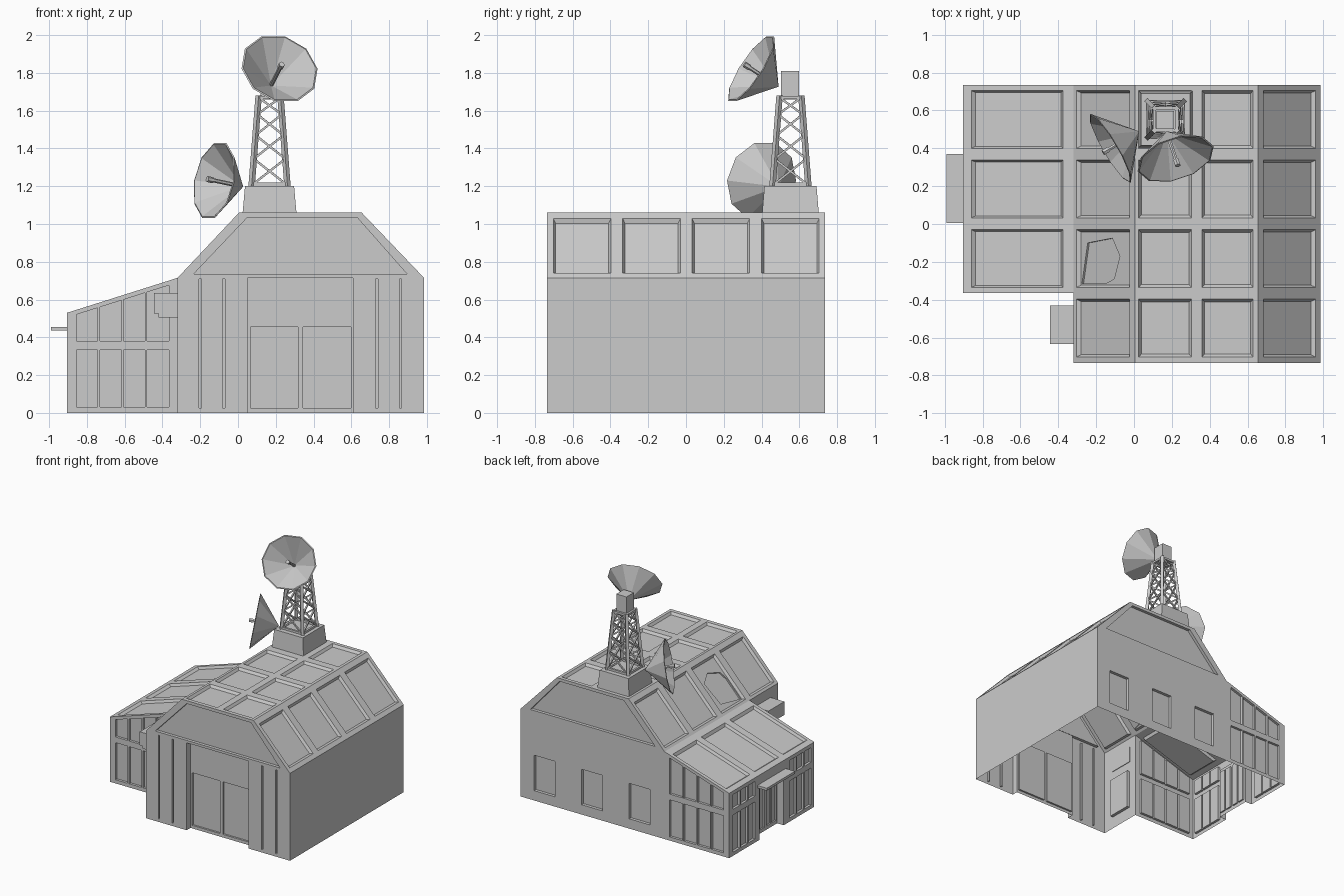
import bpy, bmesh, math
from mathutils import Vector as V

if "Cube" in bpy.data.objects:
    bpy.data.objects.remove(bpy.data.objects["Cube"])


def make(name, bm):
    bmesh.ops.recalc_face_normals(bm, faces=bm.faces)
    me = bpy.data.meshes.new(name)
    bm.to_mesh(me)
    bm.free()
    ob = bpy.data.objects.new(name, me)
    bpy.context.collection.objects.link(ob)
    return ob


def loft(bm, rings):
    """Closed solid through a list of equal-length rings."""
    vs = [[bm.verts.new(p) for p in r] for r in rings]
    for a, b in zip(vs, vs[1:]):
        for i in range(len(a)):
            j = (i + 1) % len(a)
            bm.faces.new((a[i], a[j], b[j], b[i]))
    bm.faces.new(vs[0][::-1])
    bm.faces.new(vs[-1])


def rect(cx, cy, hx, hy, z):
    return [V((cx + sx * hx, cy + sy * hy, z)) for sx, sy in ((-1, -1), (1, -1), (1, 1), (-1, 1))]


def box(bm, x0, x1, y0, y1, z0, z1):
    loft(bm, [rect((x0 + x1) / 2, (y0 + y1) / 2, (x1 - x0) / 2, (y1 - y0) / 2, z) for z in (z0, z1)])


def strut(bm, a, b, r, n=4):
    a, b = V(a), V(b)
    q = (b - a).to_track_quat('Z', 'Y')
    ring = [q @ V((r * math.cos(t), r * math.sin(t), 0))
            for t in (2 * math.pi * (i + .5) / n for i in range(n))]
    loft(bm, [[a + p for p in ring], [b + p for p in ring]])


def boolean(ob, other, op):
    other.hide_render = True
    m = ob.modifiers.new(op, 'BOOLEAN')
    m.operation, m.object, m.solver = op, other, 'EXACT'
    ev = ob.evaluated_get(bpy.context.evaluated_depsgraph_get())
    me = bpy.data.meshes.new_from_object(ev)
    ob.modifiers.clear()
    ob.data = me
    bpy.data.objects.remove(other)


def recess(bm, pts, depth=.02, taper=0):
    """Cutter sinking a polygon into the wall or roof it lies on."""
    pts = [V(p) for p in pts]
    c = sum(pts, V()) / len(pts)
    n = (pts[1] - pts[0]).cross(pts[2] - pts[1]).normalized()
    if n.dot(c - V((.2, .1, .3))) < 0:
        n = -n
    inner = [p + (c - p).normalized() * taper - n * depth for p in pts]
    loft(bm, [[p + n * .01 for p in pts], pts, inner])


def quad_y(y, x0, x1, z0, z1, z2=None):
    return [(x0, y, z0), (x1, y, z0), (x1, y, z1 if z2 is None else z2), (x0, y, z1)]


def quad_x(x, y0, y1, z0, z1):
    return [(x, y0, z0), (x, y1, z0), (x, y1, z1), (x, y0, z1)]


def prism(name, prof, y0, y1):
    bm = bmesh.new()
    loft(bm, [[V((x, y, z)) for x, z in prof] for y in (y0, y1)])
    return make(name, bm)


# Building shell: barn plus lean-to
building = prism("building_shell", [(-.32, 0), (.985, 0), (.985, .715), (.655, 1.06),
                                    (.005, 1.06), (-.32, .715)], -.735, .735)
lean = prism("lean_to", [(-.905, 0), (-.3, 0), (-.3, .715), (-.32, .715), (-.905, .53)], -.365, .735)
boolean(building, lean, 'UNION')


def roof(x):
    if x < -.32: return .53 + (x + .905) * .185 / .585
    if x < .005: return .715 + (x + .32) * .345 / .325
    if x <= .655: return 1.06
    return 1.06 - (x - .655) * .345 / .33


# First set of recesses
cut = bmesh.new()
for x0, x1 in ((-.86, -.375), (-.305, -.025), (.025, .305), (.36, .63), (.685, .96)):
    for i in range(3 if x0 < -.5 else 4):
        y1 = .705 - .3675 * i
        recess(cut, [(x0, y1 - .305, roof(x0)), (x1, y1 - .305, roof(x1)),
                     (x1, y1, roof(x1)), (x0, y1, roof(x0))], .02, .02)
for y in (-.735, .735):
    recess(cut, [(-.235, y, .735), (.895, y, .735), (.63, y, 1.035), (.05, y, 1.035)], .025)
# lean-to end glazing
cols = [-.86, -.737, -.611, -.487, -.36]
for y in (-.365, .735):
    for a, b in zip(cols, cols[1:]):
        a += .006
        b -= .006
        recess(cut, quad_y(y, a, b, .03, .333))
        recess(cut, quad_y(y, a, b, .38, roof(a) - .025, roof(b) - .025))
# lean-to side glazing and entrance
for y0 in (.40, -.325):
    for i in range(3):
        a = y0 + i * .098
        recess(cut, quad_x(-.905, a, a + .086, .03, .333))
        recess(cut, quad_x(-.905, a, a + .086, .38, .5))
recess(cut, quad_x(-.905, .03, .34, -.01, .42), .06)
# barn door bay, wall grooves, rear windows, side hatch
recess(cut, quad_y(-.735, .05, .61, -.01, .715), .05)
for x in (-.2, -.075, .735, .86):
    recess(cut, quad_y(-.735, x - .006, x + .006, .025, .71), .015)
for x in (.765, .335, -.095):
    recess(cut, quad_y(.735, x - .095, x + .095, .08, .37), .025)
recess(cut, quad_x(-.32, -.635, -.435, .1, .42), .025)
boolean(building, make("recess_cutter", cut), 'DIFFERENCE')

# Second set: leaves inside the door bays and the patch in a roof panel
cut = bmesh.new()
recess(cut, quad_y(-.685, .065, .318, .025, .455), .015)
recess(cut, quad_y(-.685, .343, .597, .025, .455), .015)
for a in (.045, .195):
    for i in range(2):
        recess(cut, quad_x(-.845, a + i * .068, a + i * .068 + .055, .03, .39), .012)
patch = [(-.275, -.315), (-.245, -.10), (-.115, -.075), (-.075, -.17), (-.105, -.29), (-.15, -.315)]
recess(cut, [(x, y, roof(x) - .029) for x, y in patch], .012)
boolean(building, make("leaf_cutter", cut), 'DIFFERENCE')

# Open underside
bm = bmesh.new()
bm.from_mesh(building.data)
bmesh.ops.delete(bm, geom=[f for f in bm.faces if max(v.co.z for v in f.verts) < 1e-4], context='FACES')
bm.to_mesh(building.data)
bm.free()

# Entrance canopy and side shutter box
bm = bmesh.new()
box(bm, -.99, -.9, .005, .37, .435, .455)
make("entrance_canopy", bm)
bm = bmesh.new()
loft(bm, [[V((x, y, z)) for x, z in ((-.315, .505), (-.42, .505), (-.42, .525), (-.445, .525),
                                     (-.445, .635), (-.315, .635))] for y in (-.635, -.43)])
make("shutter_box", bm)

# Tower plinth
cx, cy = .167, .553
bm = bmesh.new()
loft(bm, [rect(cx, cy, .145, .152, 1.03), rect(cx, cy, .13, .138, 1.2)])
make("tower_plinth", bm)


# Lattice tower
def corner(i, z):
    h = .095 - (z - 1.2) / .475 * .037
    return rect(cx, cy, h, h, z)[i % 4]


bm = bmesh.new()
levels = [1.205, 1.345, 1.47, 1.58, 1.67]
for i in range(4):
    strut(bm, corner(i, 1.19), corner(i, 1.68), .017)
    for z in (1.21, 1.67):
        strut(bm, corner(i, z), corner(i + 1, z), .012)
    for a, b in zip(levels, levels[1:]):
        strut(bm, corner(i, a), corner(i + 1, b), .008)
        strut(bm, corner(i + 1, a), corner(i, b), .008)
make("lattice_tower", bm)
bm = bmesh.new()
box(bm, .12, .212, .503, .598, 1.66, 1.81)
make("dish_mount", bm)


# Ten-sided dishes with feed rods
def dish(name, centre, axis, r=.212, depth=.18, n=10):
    c, ax = V(centre), V(axis).normalized()
    q = ax.to_track_quat('Z', 'Y')
    apex = c - ax * depth
    bm = bmesh.new()
    rim = [(r * math.cos(2 * math.pi * i / n), r * math.sin(2 * math.pi * i / n)) for i in range(n)]
    outer = [bm.verts.new(c + q @ V((x, y, 0))) for x, y in rim]
    inner = [bm.verts.new(c + q @ V((x * .96, y * .96, .003))) for x, y in rim]
    back, front = bm.verts.new(apex), bm.verts.new(apex + ax * .012)
    for i in range(n):
        j = (i + 1) % n
        bm.faces.new((outer[i], outer[j], back))
        bm.faces.new((inner[j], inner[i], front))
        bm.faces.new((outer[j], outer[i], inner[i], inner[j]))
    make(name, bm)
    bm = bmesh.new()
    strut(bm, apex + ax * .01, apex + ax * .2, .011, 6)
    strut(bm, apex + ax * .19, apex + ax * .225, .016, 6)
    make(name + "_feed", bm)


dish("upper_dish", (.22, .345, 1.822), (.27, -.81, .53))
dish("lower_dish", (-.125, .4, 1.23), (-.85, -.5, .18))
